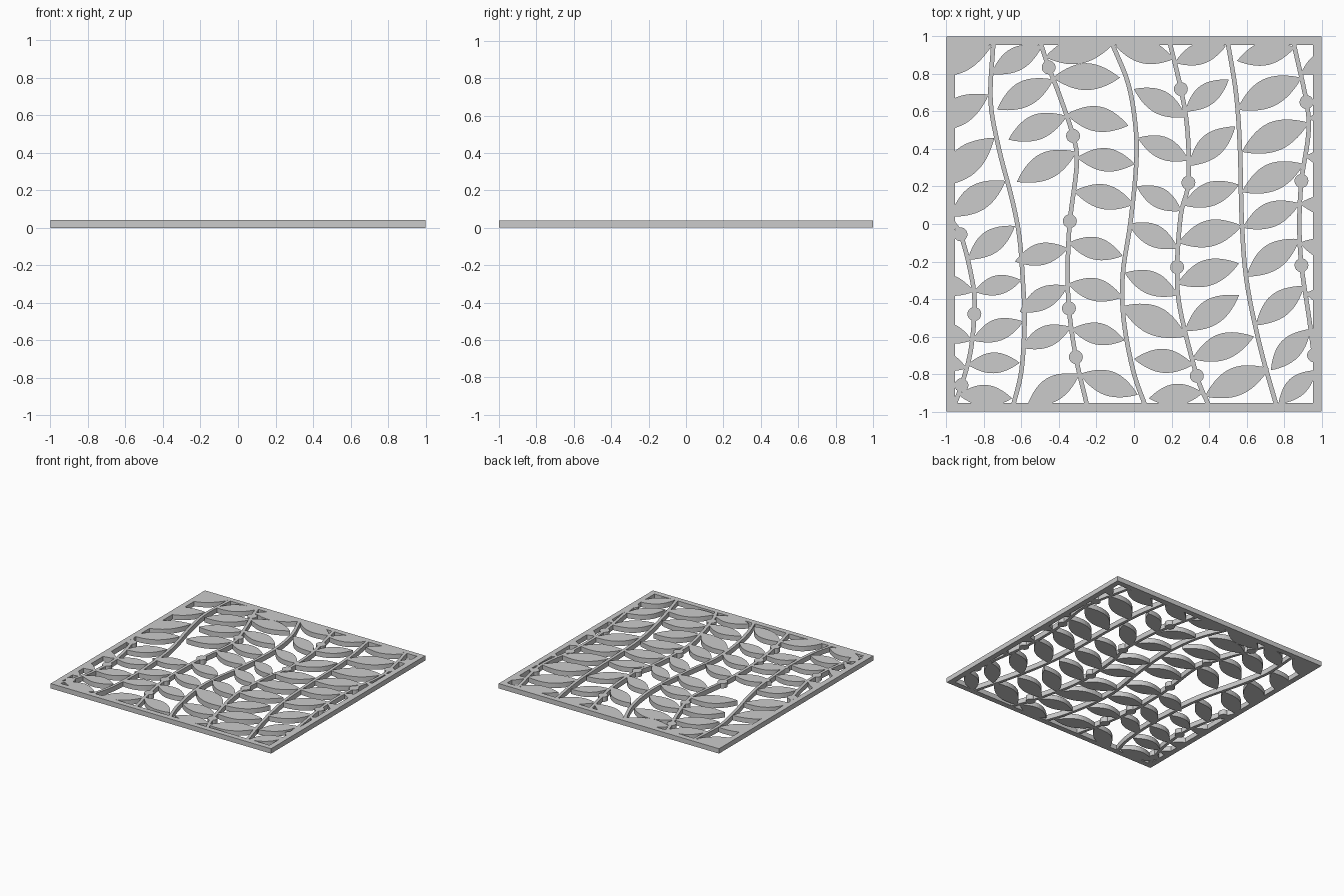
import bpy, bmesh, math
from mathutils import Vector
from mathutils.geometry import delaunay_2d_cdt

if "Cube" in bpy.data.objects:
    bpy.data.objects.remove(bpy.data.objects["Cube"])

THICK, BORDER = 0.04, 0.045
verts, faces = [], []


def add_outline(pts):
    # Store a counter-clockwise 2D outline
    area = sum(a.x * b.y - b.x * a.y for a, b in zip(pts, pts[1:] + pts[:1]))
    if area < 0:
        pts = pts[::-1]
    faces.append(list(range(len(verts), len(verts) + len(pts))))
    verts.extend(pts)


def rect(x0, y0, x1, y1):
    add_outline([Vector(p) for p in ((x0, y0), (x1, y0), (x1, y1), (x0, y1))])


def bead(x, y, r=0.037, n=20):
    add_outline([Vector((x + r * math.cos(2 * math.pi * i / n + 0.05),
                         y + r * math.sin(2 * math.pi * i / n + 0.05))) for i in range(n)])


def leaf(base, tip, n=14, ratio=0.2):
    axis = tip - base
    side = Vector((-axis.y, axis.x)) * ratio
    if side.y < 0:
        side = -side
    def edge(t, s):
        w = math.sin(math.pi * t) ** 0.9
        return base + axis * t + side * (s * w + 0.08 * math.sin(math.pi * t))
    upper = [edge(i / n, 1) for i in range(n)]
    lower = [edge(i / n, -1) for i in range(n, 0, -1)]
    add_outline(upper + lower)


def smooth_path(ctrl, steps=6):
    # Catmull-Rom through the stem points
    p = [Vector(c) for c in ctrl]
    p = [2 * p[0] - p[1]] + p + [2 * p[-1] - p[-2]]
    out = []
    for a, b, c, d in zip(p, p[1:], p[2:], p[3:]):
        for i in range(steps):
            t = i / steps
            out.append(0.5 * (2 * b + (c - a) * t + (2 * a - 5 * b + 4 * c - d) * t * t
                              + (3 * b - a - 3 * c + d) * t ** 3))
    return out + [p[-2]]


def x_at(path, y):
    for a, b in zip(path, path[1:]):
        if b.y <= y <= a.y:
            return a.x + (b.x - a.x) * (a.y - y) / (a.y - b.y)
    return path[-1].x


def stem(ctrl, beads=(), leaves=(), half=0.012):
    path = smooth_path(ctrl)
    left, right = [], []
    for i, p in enumerate(path):
        d = (path[min(i + 1, len(path) - 1)] - path[max(i - 1, 0)]).normalized()
        n = Vector((-d.y, d.x)) * half
        left.append(p + n)
        right.append(p - n)
    add_outline(left + right[::-1])
    for y in beads:
        bead(x_at(path, y), y)
    # each leaf: height on the stem, then tip x, y
    for y, tx, ty in leaves:
        leaf(Vector((x_at(path, y), y)), Vector((tx, ty)))


# Frame
B = 1 - BORDER
rect(-1, -1, 1, -B)
rect(-1, B, 1, 1)
rect(-1, -B, -B, B)
rect(B, -B, 1, B)

# Left edge vine
stem([(-1.12, .97), (-1.1, .6), (-1.04, .2), (-.97, .02), (-.925, -.055), (-.875, -.24),
      (-.85, -.42), (-.87, -.67), (-.92, -.86), (-.96, -.97)],
     (-.055, -.48, -.86),
     [(.8, -.76, .95), (.5, -.775, .69), (.2, -.745, .46), (.04, -.685, .23),
      (-.19, -.635, -.01), (-.36, -.6, -.3), (-.62, -.59, -.52), (-.75, -.61, -.74),
      (-.91, -.65, -.93), (-.36, -1.12, -.3), (-.62, -1.12, -.55), (-.77, -1.12, -.7)])
# Plain vine
stem([(-.75, .97), (-.765, .66), (-.72, .4), (-.65, .13), (-.61, -.08), (-.59, -.35),
      (-.583, -.51), (-.6, -.78), (-.645, -.97)], (), [(.8, -.49, .95)])
# Beaded vine with leaves on both sides
stem([(-.5, .97), (-.455, .835), (-.395, .68), (-.325, .47), (-.305, .32), (-.342, .015),
      (-.353, -.22), (-.347, -.45), (-.31, -.71), (-.25, -.97)],
     (.835, .47, .015, -.45, -.71),
     [(.77, -.73, .61), (.575, -.67, .45), (.385, -.625, .225),
      (-.13, -.635, -.2), (-.33, -.61, -.47), (-.55, -.6, -.66), (-.8, -.57, -.97),
      (.89, -.12, .95), (.78, -.075, .78), (.585, -.03, .525), (.355, .005, .32),
      (.175, 0, .105), (-.1, -.06, -.17), (-.32, -.06, -.39), (-.56, -.05, -.62),
      (-.8, .02, -.91)])
# Plain vine
stem([(-.12, .97), (-.03, .745), (.01, .5), (.01, .29), (-.02, 0), (-.06, -.27),
      (-.055, -.51), (-.005, -.78), (.06, -.97)])
# Beaded vine with leaves on both sides
stem([(.19, .97), (.25, .72), (.285, .5), (.29, .22), (.25, .05), (.23, -.23),
      (.245, -.45), (.335, -.81), (.4, -.97)],
     (.72, .22, -.23, -.81),
     [(.88, -.1, .95), (.57, 0, .72), (.34, .02, .46), (.07, .015, .2), (-.13, -.03, 0),
      (-.38, -.05, -.26), (-.6, -.07, -.44), (-.75, 0, -.72), (-.9, .08, -.93),
      (.86, .49, .95), (.6, .505, .77), (.31, .54, .52), (.1, .56, .21), (-.1, .575, -.01),
      (-.32, .56, -.21), (-.57, .56, -.38), (-.72, .64, -.6), (-.92, .72, -.77)])
# Plain vine
stem([(.5, .97), (.545, .69), (.565, .4), (.575, .02), (.6, -.3), (.67, -.645), (.76, -.97)])
# Right edge vine
stem([(.85, .97), (.92, .65), (.93, .48), (.893, .23), (.882, 0), (.893, -.22),
      (.935, -.51), (.96, -.7), (1.0, -.96)],
     (.65, .23, -.22, -.7),
     [(.94, .55, .87), (.78, .55, .61), (.54, .575, .385), (.32, .575, .17), (.11, .58, -.02),
      (-.08, .6, -.28), (-.33, .65, -.54), (-.56, .73, -.78), (-.78, .77, -.96),
      (.8, 1.12, .92), (.56, 1.15, .6), (.36, 1.15, .33), (.11, 1.15, .08),
      (-.1, 1.15, -.18), (-.37, 1.15, -.42), (-.58, 1.15, -.62)])

# Merge all outlines into one flat sheet, drop what lies outside the frame
vs, _, fs, _, _, source = delaunay_2d_cdt(verts, [], faces, 0, 1e-5)
bm = bmesh.new()
bv = [bm.verts.new((v.x, v.y, 0)) for v in vs]
for f, src in zip(fs, source):
    c = sum((vs[i] for i in f), Vector((0, 0))) / len(f)
    if src and max(abs(c.x), abs(c.y)) < 1:
        bm.faces.new([bv[i] for i in f])
bmesh.ops.delete(bm, geom=[v for v in bm.verts if not v.link_faces], context='VERTS')

# Thicken the sheet into the panel
ext = bmesh.ops.extrude_face_region(bm, geom=bm.faces[:], use_keep_orig=True)
bmesh.ops.translate(bm, verts=[g for g in ext['geom'] if isinstance(g, bmesh.types.BMVert)],
                    vec=(0, 0, THICK))
bmesh.ops.recalc_face_normals(bm, faces=bm.faces[:])
mesh = bpy.data.meshes.new("leaf_lattice_panel")
bm.to_mesh(mesh)
bm.free()
panel = bpy.data.objects.new("leaf_lattice_panel", mesh)
bpy.context.collection.objects.link(panel)
